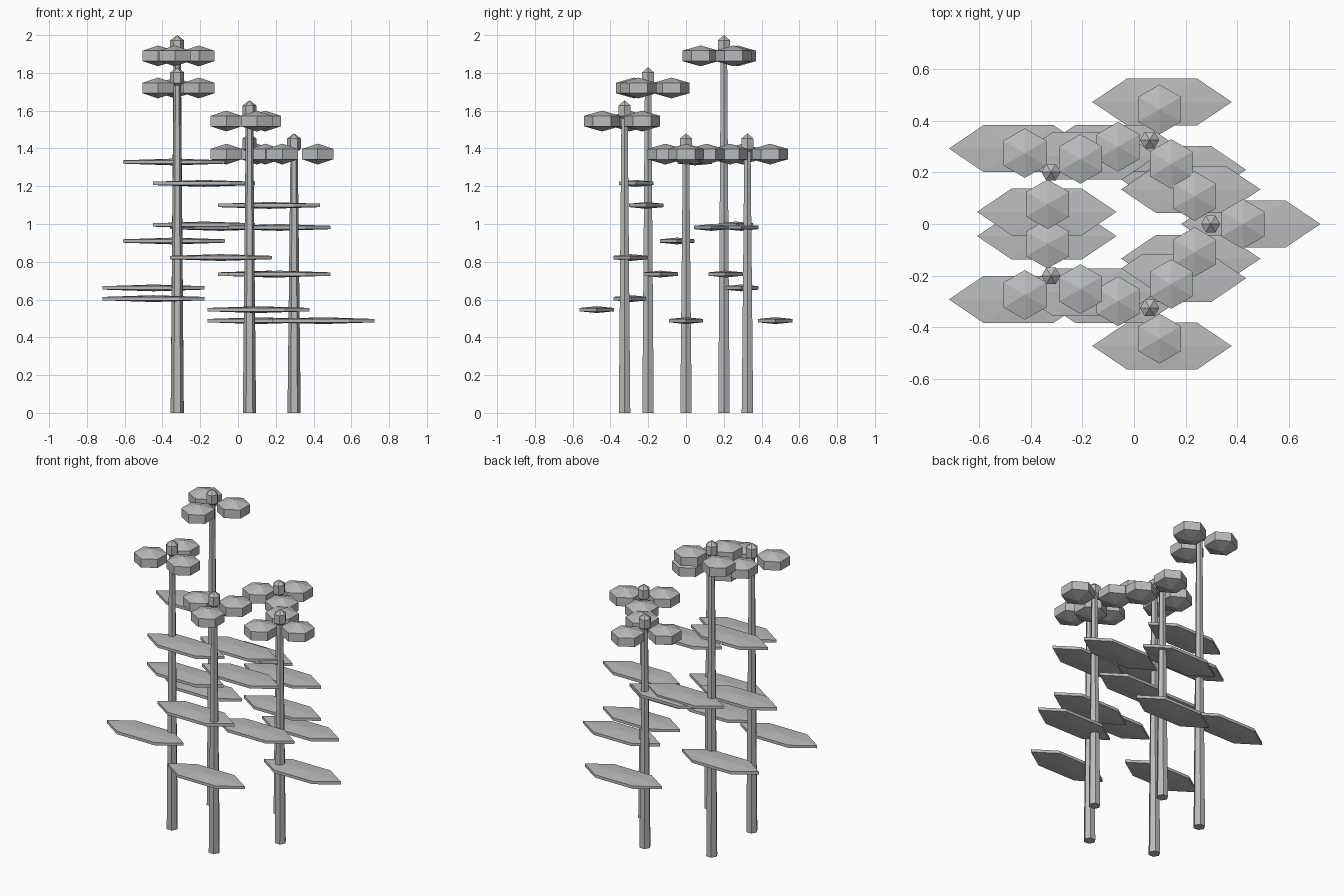
import bpy, bmesh
from math import cos, sin, radians, pi

default = bpy.data.objects.get("Cube")
if default:
    bpy.data.objects.remove(default, do_unlink=True)

grey = bpy.data.materials.new("plain grey")
grey.use_nodes = True
grey.diffuse_color = (0.5, 0.5, 0.5, 1)
grey.node_tree.nodes["Principled BSDF"].inputs["Base Color"].default_value = (0.5, 0.5, 0.5, 1)


def hex_solid(name, location, rings, tip=None, turn=0.0, squash=1.0):
    """Stack six-sided (radius, height) rings; end in points at +-tip or in flat caps."""
    bm = bmesh.new()
    loops = []
    for radius, z in rings:
        angles = [turn + i * pi / 3 for i in range(6)]
        loops.append([bm.verts.new((radius * cos(a), radius * squash * sin(a), z)) for a in angles])
    low, high = loops
    for i in range(6):
        j = (i + 1) % 6
        bm.faces.new((low[i], low[j], high[j], high[i]))
    if tip is None:
        bm.faces.new(low[::-1])
        bm.faces.new(high)
    else:
        bottom, top = bm.verts.new((0, 0, -tip)), bm.verts.new((0, 0, tip))
        for i in range(6):
            j = (i + 1) % 6
            bm.faces.new((low[j], low[i], bottom))
            bm.faces.new((high[i], high[j], top))
    mesh = bpy.data.meshes.new(name)
    bm.to_mesh(mesh)
    bm.free()
    mesh.materials.append(grey)
    obj = bpy.data.objects.new(name, mesh)
    obj.location = location
    bpy.context.collection.objects.link(obj)
    return obj


def gem(name, location, radius, tip, **shape):
    """Six-sided bead with an upright band and pointed ends."""
    return hex_solid(name, location, [(radius, -tip / 2), (radius, tip / 2)], tip, **shape)


def around(x, y, distance, angle):
    return x + distance * cos(angle), y + distance * sin(angle)


# Five plants in a ring, each with its own height
for n, height in enumerate((1.48, 1.48, 2.0, 1.83, 1.655)):
    outward = radians(72 * n)
    x, y = around(-0.045, 0, 0.342, outward)
    hex_solid(f"stem_{n + 1}", (x, y, 0), [(0.035, 0), (0.019, height - 0.055)])
    gem(f"bud_{n + 1}", (x, y, height - 0.055), 0.037, 0.055)
    for k in range(3):
        angle = outward - radians(120 * k)
        # Blossoms clustered round the bud
        px, py = around(x, y, 0.125, angle)
        gem(f"blossom_{n + 1}_{k + 1}", (px, py, height - 0.11), 0.096, 0.055, turn=pi / 6)
        # Long flat leaves climbing the stem
        lx, ly = around(x, y, 0.155, angle)
        gem(f"leaf_{n + 1}_{k + 1}", (lx, ly, height * (2 + k) / 6 - 0.005), 0.27, 0.018, squash=0.39)
